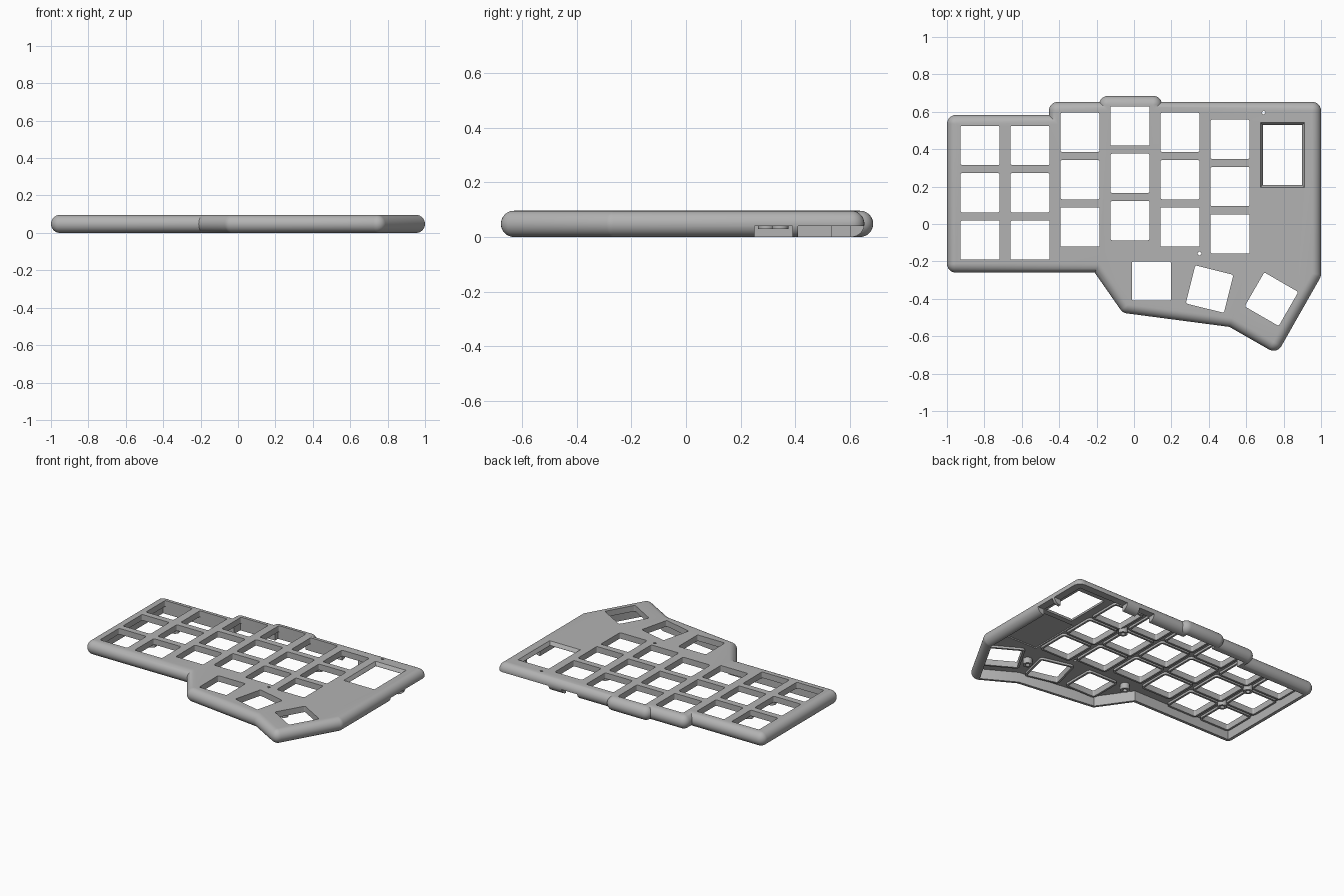
import bpy, bmesh, math
from mathutils import Vector, Matrix

if "Cube" in bpy.data.objects:
    bpy.data.objects.remove(bpy.data.objects["Cube"])

HEIGHT = 0.096
RADIUS = HEIGHT / 2
PLATE_Z = 0.07      # underside of the top plate
RIM_Z = 0.055       # lower edge of the key rims
KEY = 0.21
PITCH = 0.253

grey = bpy.data.materials.new("warm grey plastic")
grey.use_nodes = True
colour = (0.45, 0.45, 0.45, 1)
grey.diffuse_color = colour
grey.node_tree.nodes["Principled BSDF"].inputs["Base Color"].default_value = colour


def ring(points, inset, radius, steps=6):
    """Inset a counter-clockwise outline, rounding its convex corners."""
    result = []
    count = len(points)
    for i, p in enumerate(points):
        p = Vector(p)
        a = (p - Vector(points[i - 1])).normalized()
        b = (Vector(points[(i + 1) % count]) - p).normalized()
        na, nb = Vector((-a.y, a.x)), Vector((-b.y, b.x))
        miter = (na + nb) / (1 + na.dot(nb))
        turn = a.cross(b)
        if turn > 0 and inset < radius:
            centre = p + miter * radius
            angle = math.atan2(turn, a.dot(b))
            for k in range(steps + 1):
                out = Matrix.Rotation(angle * k / steps, 2) @ -na
                result.append(centre + out * (radius - inset))
        else:
            result.append(p + miter * inset)
    return result


def loft(name, layers, closed=False):
    """Skin (ring, z) layers; cap the ends, or join them when closed."""
    bm = bmesh.new()
    rows = [[bm.verts.new((p.x, p.y, z)) for p in pts] for pts, z in layers]
    pairs = list(zip(rows, rows[1:]))
    if closed:
        pairs.append((rows[-1], rows[0]))
    else:
        bm.faces.new(rows[0][::-1])
        bm.faces.new(rows[-1])
    for low, high in pairs:
        for i in range(len(low)):
            j = (i + 1) % len(low)
            bm.faces.new((low[i], low[j], high[j], high[i]))
    bmesh.ops.remove_doubles(bm, verts=bm.verts, dist=1e-5)
    bmesh.ops.recalc_face_normals(bm, faces=bm.faces)
    mesh = bpy.data.meshes.new(name)
    bm.to_mesh(mesh)
    bm.free()
    mesh.materials.append(grey)
    obj = bpy.data.objects.new(name, mesh)
    bpy.context.collection.objects.link(obj)
    return obj


def rect(x0, x1, y0, y1):
    return [(x0, y0), (x1, y0), (x1, y1), (x0, y1)]


def square(x, y, angle, size):
    turn = Matrix.Rotation(math.radians(angle), 2)
    h = size / 2
    return [turn @ Vector(c) + Vector((x, y)) for c in rect(-h, h, -h, h)]


def bullnose(name, points):
    layers = []
    for k in range(17):
        t = math.pi * (k / 16 - 0.5)
        layers.append((ring(points, RADIUS * (1 - math.cos(t)), RADIUS),
                       RADIUS + RADIUS * math.sin(t)))
    return loft(name, layers)


def prism(name, points, z0, z1, radius=0.0):
    pts = ring(points, 0, radius)
    return loft(name, [(pts, z0), (pts, z1)])


def boolean(target, tool, operation="DIFFERENCE"):
    mod = target.modifiers.new("cut", "BOOLEAN")
    mod.operation = operation
    mod.solver = "EXACT"
    mod.object = tool
    bpy.context.view_layer.objects.active = target
    bpy.ops.object.modifier_apply(modifier=mod.name)
    bpy.data.objects.remove(tool)


def smooth(obj):
    bpy.ops.object.select_all(action="DESELECT")
    obj.select_set(True)
    bpy.context.view_layer.objects.active = obj
    bpy.ops.object.shade_smooth_by_angle(angle=math.radians(30))


# Rounded shell with a raised bump on the back edge
outline = [(-1, -0.26), (-0.21, -0.26), (-0.06, -0.475), (0.51, -0.55),
           (0.764, -0.695), (1, -0.28), (1, 0.653), (-0.455, 0.653),
           (-0.455, 0.583), (-1, 0.583)]
bump = rect(-0.187, 0.15, 0.35, 0.685)
shell = bullnose("case_shell", outline)
boolean(shell, bullnose("bump", bump), "UNION")

# Hollow underside
boolean(shell, prism("cavity", ring(outline, 0.052, 0), -0.1, PLATE_Z))
boolean(shell, prism("bump_cavity", ring(bump, 0.051, 0), -0.1, PLATE_Z))
boolean(shell, prism("side_pocket", rect(0.64, 0.94, -0.2, 0.17), 0, PLATE_Z + 0.008))

# Key openings: staggered columns, then the fanned thumb keys
keys = []
for col, top in enumerate((0.42, 0.42, 0.49, 0.524, 0.49, 0.453)):
    for row in range(3):
        keys.append((-0.823 + 0.2673 * col, top - PITCH * row, 0))
keys += [(0.093, -0.305, 0), (0.404, -0.348, -14), (0.735, -0.402, -30)]
for x, y, angle in keys:
    boolean(shell, prism("key_cutter", square(x, y, angle, KEY), -0.1, 0.2, 0.01))

# Display window with a flared edge
window = rect(0.676, 0.912, 0.195, 0.543)
inner, outer = ring(window, 0.013, 0), ring(window, 0, 0)
boolean(shell, loft("window_cutter", [(inner, -0.1), (inner, 0.075), (outer, HEIGHT), (outer, 0.2)]))

# Pin holes
for x, y in ((0.693, 0.596), (0.35, -0.158)):
    boolean(shell, prism("pin_cutter", square(x, y, 45, 0.016), -0.1, 0.2))

# Connector cut-outs through the right and back walls
for box in (rect(0.92, 1.1, 0.25, 0.39), rect(0.92, 1.1, 0.41, 0.8),
            rect(0.6, 0.93, 0.58, 0.8), rect(0.38, 0.5, 0.58, 0.8)):
    boolean(shell, prism("port_cutter", box, -0.1, 0.04))
smooth(shell)

# Raised rims around the key openings on the underside
for i, (x, y, angle) in enumerate(keys):
    hole = square(x, y, angle, KEY)
    inside, outside = ring(hole, 0, 0.01), ring(hole, -0.014, 0.01)
    top = PLATE_Z + 0.002
    smooth(loft(f"key_rim_{i + 1}", [(inside, RIM_Z), (outside, RIM_Z),
                                     (outside, top), (inside, top)], closed=True))

# Hollow screw posts
for i, (x, y) in enumerate(((0.38, 0.345), (0.59, -0.34), (-0.085, -0.19),
                            (-0.69, 0.042), (-0.69, 0.294))):
    def circle(r):
        return [Vector((x + r * math.cos(k * math.pi / 12),
                        y + r * math.sin(k * math.pi / 12))) for k in range(24)]
    low, top = 0.03, PLATE_Z + 0.002
    smooth(loft(f"screw_post_{i + 1}", [(circle(0.014), low), (circle(0.03), low),
                                        (circle(0.03), top), (circle(0.014), top)], closed=True))
